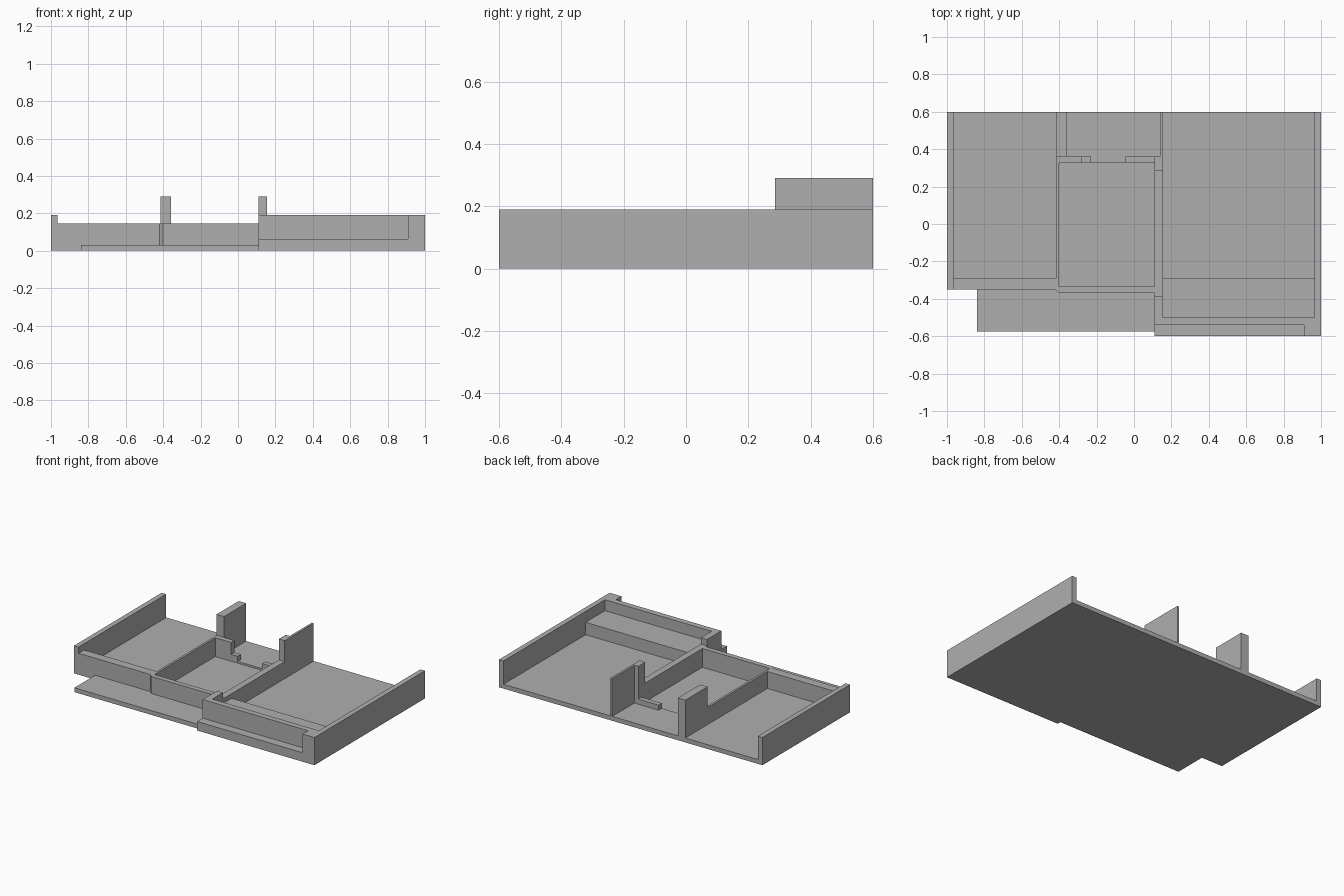
import bpy
import bmesh

cube = bpy.data.objects.get("Cube")
if cube:
    bpy.data.objects.remove(cube, do_unlink=True)

GREY = (0.43, 0.43, 0.43, 1)
grey = bpy.data.materials.new("plain_grey")
grey.use_nodes = True
grey.diffuse_color = GREY
grey.node_tree.nodes["Principled BSDF"].inputs["Base Color"].default_value = GREY

FLOOR, LOW, HIGH, TALL = 0.03, 0.147, 0.19, 0.29
RECESS = 0.018   # floor level of the middle room
BAR = 0.065      # low stops on the cross bar


def prism(name, outline, z0, z1):
    """Extrude a counter-clockwise plan outline from z0 to z1."""
    bm = bmesh.new()
    face = bm.faces.new([bm.verts.new((x, y, z0)) for x, y in outline])
    geom = bmesh.ops.extrude_face_region(bm, geom=[face])["geom"]
    moved = [v for v in geom if isinstance(v, bmesh.types.BMVert)]
    bmesh.ops.translate(bm, verts=moved, vec=(0, 0, z1 - z0))
    bmesh.ops.recalc_face_normals(bm, faces=bm.faces)
    mesh = bpy.data.meshes.new(name)
    bm.to_mesh(mesh)
    bm.free()
    mesh.materials.append(grey)
    obj = bpy.data.objects.new(name, mesh)
    bpy.context.collection.objects.link(obj)
    return obj


def box(name, x0, x1, y0, y1, z1, z0=FLOOR):
    return prism(name, [(x0, y0), (x1, y0), (x1, y1), (x0, y1)], z0, z1)


# Base slab with stepped front edge
base = prism("base_slab", [(-1, 0.6), (-1, -0.35), (-0.84, -0.35), (-0.84, -0.575),
                           (0.11, -0.575), (0.11, -0.6), (1, -0.6), (1, 0.6)], 0, FLOOR)

# Sunken middle room floor, cut from the slab
cutter = box("recess_cutter", -0.4, 0.11, -0.335, 0.325, 0.1, RECESS)
cutter.hide_render = True
cut = base.modifiers.new("recess", "BOOLEAN")
cut.operation = "DIFFERENCE"
cut.object = cutter
bpy.context.view_layer.objects.active = base
bpy.ops.object.modifier_apply(modifier=cut.name)
bpy.data.objects.remove(cutter, do_unlink=True)

# Right-hand room (negative x): outer, front and dividing walls
box("right_outer_wall", -1, -0.965, -0.35, 0.6, HIGH)
prism("right_front_wall", [(-0.965, -0.35), (-0.42, -0.35), (-0.4, -0.37),
                           (-0.4, -0.29), (-0.965, -0.29)], FLOOR, LOW)
box("right_dividing_wall", -0.415, -0.4, -0.29, 0.36, LOW)
box("right_tall_post", -0.415, -0.358, 0.36, 0.6, TALL)

# Middle room: front wall and cross bar with a gap
box("middle_front_wall", -0.4, 0.11, -0.37, -0.335, LOW)
box("cross_bar_high", -0.4, -0.28, 0.325, 0.36, LOW)
box("cross_bar_right_stop", -0.28, -0.23, 0.325, 0.36, BAR)
box("cross_bar_left_stop", -0.045, 0.11, 0.325, 0.36, BAR)

# Left-hand room (positive x): walls, raised step and front ledge
box("left_dividing_wall", 0.11, 0.155, -0.385, 0.285, LOW)
box("left_dividing_wall_front", 0.11, 0.155, -0.5, -0.385, HIGH)
prism("left_tall_post", [(0.11, 0.285), (0.155, 0.285), (0.155, 0.6),
                         (0.14, 0.6), (0.14, 0.36), (0.11, 0.36)], FLOOR, TALL)
box("left_outer_wall", 0.965, 1, -0.5, 0.6, HIGH)
prism("left_front_wall", [(0.11, -0.54), (0.91, -0.54), (0.91, -0.6),
                          (1, -0.6), (1, -0.5), (0.11, -0.5)], FLOOR, HIGH)
box("front_ledge", 0.11, 0.91, -0.6, -0.54, 0.062)
box("raised_step", 0.155, 0.965, -0.5, -0.29, 0.115)
